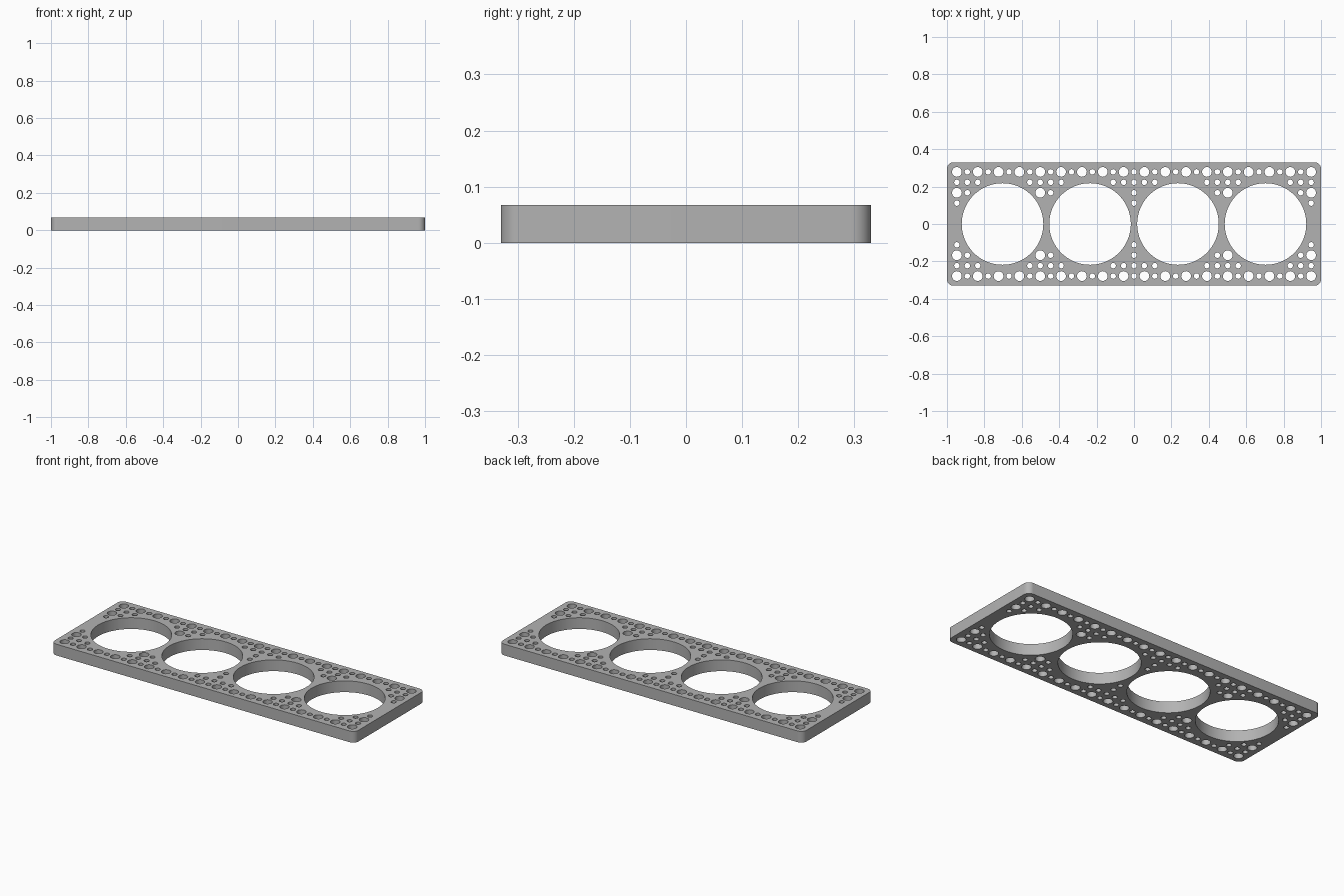
import bpy, bmesh, math

cube = bpy.data.objects.get("Cube")
if cube:
    bpy.data.objects.remove(cube, do_unlink=True)

HALF_X, HALF_Y, HEIGHT, CORNER = 1.0, 0.33, 0.067, 0.035
PITCH = 0.0557                       # spacing of the hole grid
BIG_X = (-0.703, -0.235, 0.235, 0.703)
BIG_R, LARGE_R, SMALL_R = 0.218, 0.026, 0.0145
CLEARANCE = 0.2505                   # grid holes keep this far from big centres


def arc(cx, cy, r, start, end, steps):
    return [(cx + r * math.cos(start + (end - start) * i / steps),
             cy + r * math.sin(start + (end - start) * i / steps))
            for i in range(steps + 1)]


def circle(cx, cy, r, steps):
    return arc(cx, cy, r, 0, math.tau, steps)[:-1]


# Rounded outline
outline = []
for i, (sx, sy) in enumerate(((1, 1), (-1, 1), (-1, -1), (1, -1))):
    outline += arc(sx * (HALF_X - CORNER), sy * (HALF_Y - CORNER), CORNER,
                   i * math.pi / 2, (i + 1) * math.pi / 2, 10)
loops = [outline]

# Four big round openings
loops += [circle(x, 0, BIG_R, 96) for x in BIG_X]

# Grid of pin holes: large where both indices are odd, small elsewhere
for row in (-5, -4, -3, -2, 2, 3, 4, 5):
    for col in range(-17, 18):
        x, y = col * PITCH, row * PITCH
        if min(math.hypot(x - bx, y) for bx in BIG_X) > CLEARANCE:
            large = row % 2 and col % 2
            loops.append(circle(x, y, LARGE_R if large else SMALL_R, 24))

# Filled 2D profile, extruded into the plate
curve = bpy.data.curves.new("plate_profile", "CURVE")
curve.dimensions = "2D"
curve.fill_mode = "BOTH"
curve.extrude = HEIGHT / 2
for pts in loops:
    spline = curve.splines.new("POLY")
    spline.points.add(len(pts) - 1)
    for p, (x, y) in zip(spline.points, pts):
        p.co = (x, y, 0, 1)
    spline.use_cyclic_u = True
plate = bpy.data.objects.new("perforated_plate", curve)
bpy.context.collection.objects.link(plate)
bpy.context.view_layer.objects.active = plate
plate.select_set(True)
bpy.ops.object.convert(target="MESH")
plate = bpy.context.object

# Weld caps to walls and stand the plate on the ground
bm = bmesh.new()
bm.from_mesh(plate.data)
bmesh.ops.remove_doubles(bm, verts=bm.verts, dist=0.0001)
bmesh.ops.recalc_face_normals(bm, faces=bm.faces)
bmesh.ops.translate(bm, verts=bm.verts, vec=(0, 0, HEIGHT / 2))
bm.to_mesh(plate.data)
bm.free()
bpy.ops.object.shade_smooth_by_angle(angle=math.radians(35))

# Plain grey material
grey = bpy.data.materials.new("plain_grey")
grey.use_nodes = True
colour = (0.45, 0.45, 0.45, 1)
grey.diffuse_color = colour
grey.node_tree.nodes["Principled BSDF"].inputs["Base Color"].default_value = colour
plate.data.materials.clear()
plate.data.materials.append(grey)
